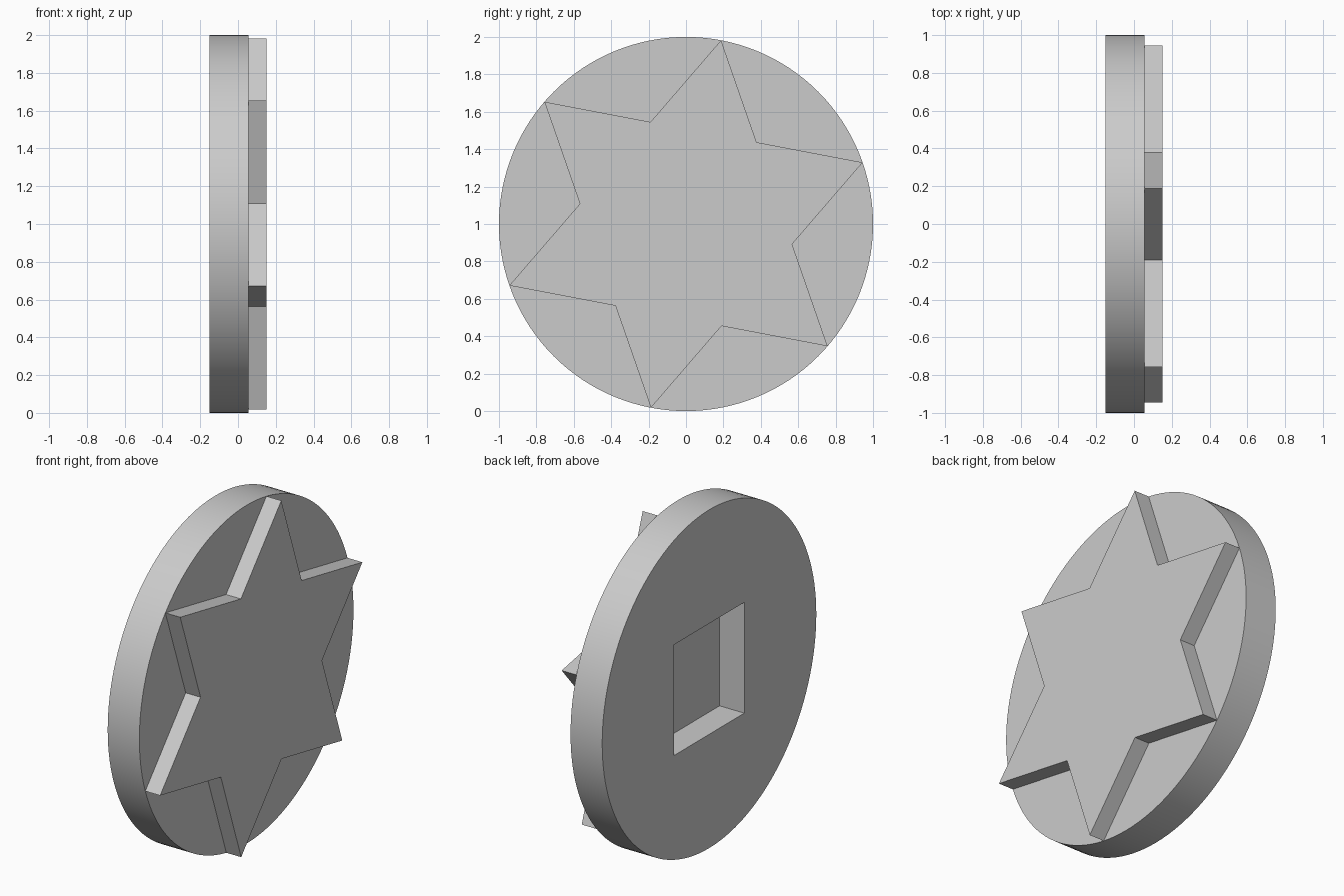
import bpy, bmesh, math

cube = bpy.data.objects.get("Cube")
if cube:
    bpy.data.objects.remove(cube, do_unlink=True)

BACK, STEP, FRONT = -0.152, 0.055, 0.152
RADIUS = 1.0
HOLE_SIDE, HOLE_DEPTH = 0.655, 0.162

grey = bpy.data.materials.new("light grey")
grey.use_nodes = True
grey.diffuse_color = (0.6, 0.6, 0.6, 1)
grey.node_tree.nodes["Principled BSDF"].inputs["Base Color"].default_value = (0.6, 0.6, 0.6, 1)


def polar(radius, angle):
    """Point in the y-z plane around the disc centre."""
    return radius * math.cos(angle), 1 + radius * math.sin(angle)


def extrude_outline(name, outline, x0, x1):
    """Solid made by extruding a y-z outline along x."""
    bm = bmesh.new()
    base = bm.faces.new([bm.verts.new((x0, y, z)) for y, z in outline])
    top = bmesh.ops.extrude_face_region(bm, geom=[base])["geom"]
    moved = [v for v in top if isinstance(v, bmesh.types.BMVert)]
    bmesh.ops.translate(bm, verts=moved, vec=(x1 - x0, 0, 0))
    bmesh.ops.recalc_face_normals(bm, faces=bm.faces)
    mesh = bpy.data.meshes.new(name)
    bm.to_mesh(mesh)
    bm.free()
    mesh.materials.append(grey)
    obj = bpy.data.objects.new(name, mesh)
    bpy.context.collection.objects.link(obj)
    return obj


# Round disc
segments = 128
circle = [polar(RADIUS, math.tau * i / segments) for i in range(segments)]
disc = extrude_outline("disc", circle, BACK, STEP)

# Square socket cut into the back of the disc
h = HOLE_SIDE / 2
square = [(-h, 1 - h), (h, 1 - h), (h, 1 + h), (-h, 1 + h)]
cutter = extrude_outline("socket_cutter", square, BACK - 0.1, BACK + HOLE_DEPTH)
cutter.hide_render = True
cut = disc.modifiers.new("socket", 'BOOLEAN')
cut.operation = 'DIFFERENCE'
cut.solver = 'EXACT'
cut.object = cutter
bpy.ops.object.select_all(action='DESELECT')
bpy.context.view_layer.objects.active = disc
disc.select_set(True)
bpy.ops.object.modifier_apply(modifier=cut.name)
bpy.data.objects.remove(cutter, do_unlink=True)
bpy.ops.object.shade_smooth_by_angle(angle=math.radians(30))

# Raised six-pointed star, turned so one tip leans off vertical
tilt = math.radians(19.2)
star = [polar(RADIUS if i % 2 == 0 else RADIUS / math.sqrt(3), tilt + i * math.pi / 6)
        for i in range(12)]
extrude_outline("star", star, STEP, FRONT)
